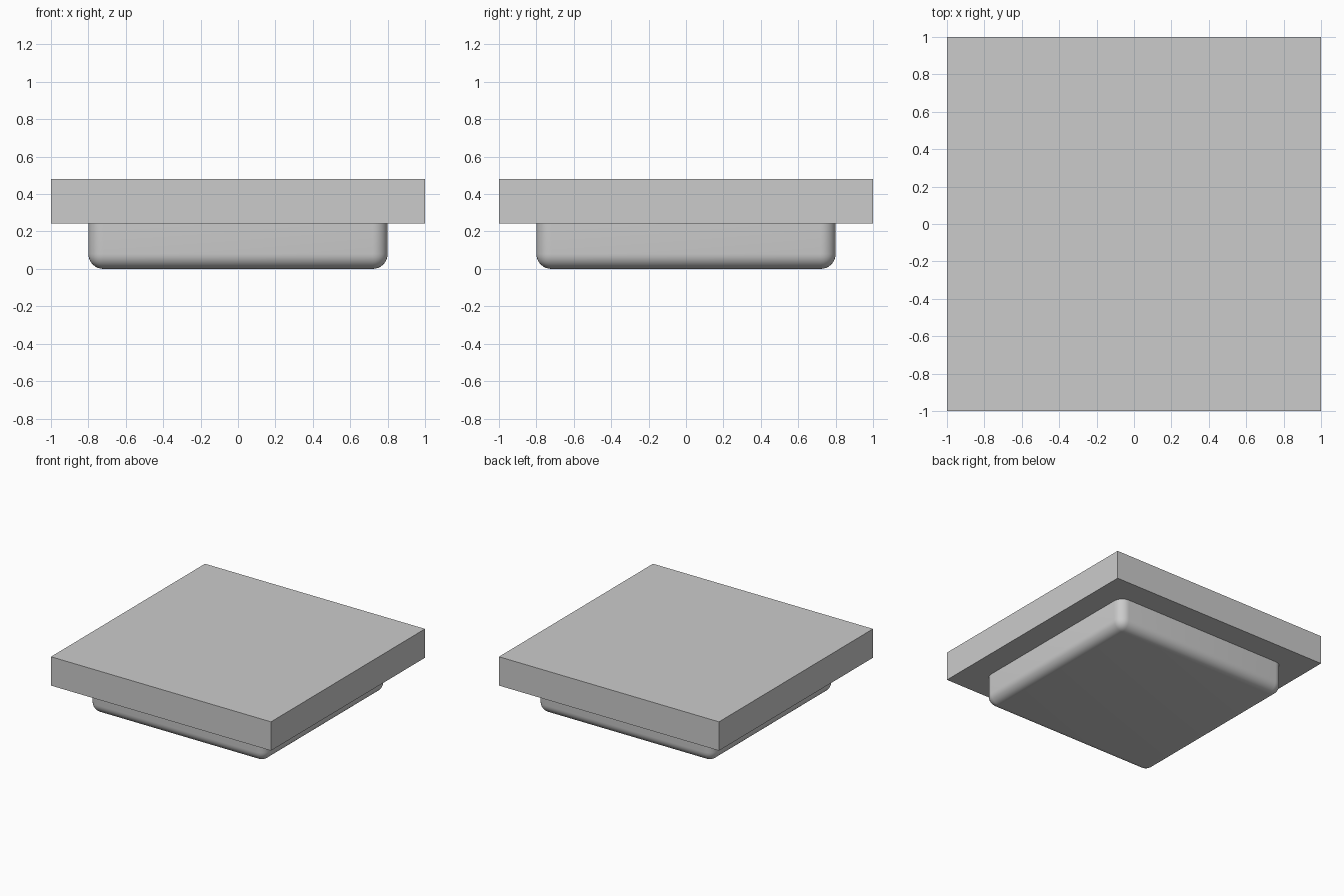
import bpy
import bmesh
from mathutils import Vector

if "Cube" in bpy.data.objects:
    bpy.data.objects.remove(bpy.data.objects["Cube"])


def box(name, half, z0, z1, radius=0.0):
    """Square block; with a radius, its upright and bottom edges are rounded."""
    bm = bmesh.new()
    bmesh.ops.create_cube(bm, size=1)
    bmesh.ops.scale(bm, vec=Vector((2 * half, 2 * half, z1 - z0)), verts=bm.verts)
    bmesh.ops.translate(bm, vec=Vector((0, 0, (z0 + z1) / 2)), verts=bm.verts)
    if radius:
        edges = [e for e in bm.edges if min(v.co.z for v in e.verts) < z0 + 1e-4]
        bmesh.ops.bevel(bm, geom=edges, offset=radius, offset_type='OFFSET',
                        segments=8, profile=0.5, affect='EDGES')
    mesh = bpy.data.meshes.new(name)
    bm.to_mesh(mesh)
    bm.free()
    obj = bpy.data.objects.new(name, mesh)
    bpy.context.collection.objects.link(obj)
    return obj


# Sharp-edged upper slab
box("top_slab", 1.0, 0.243, 0.48)

# Rounded lower plug, meeting the slab's underside
plug = box("rounded_base", 0.8, 0.0, 0.243, 0.08)
bpy.context.view_layer.objects.active = plug
plug.select_set(True)
bpy.ops.object.shade_smooth_by_angle()
